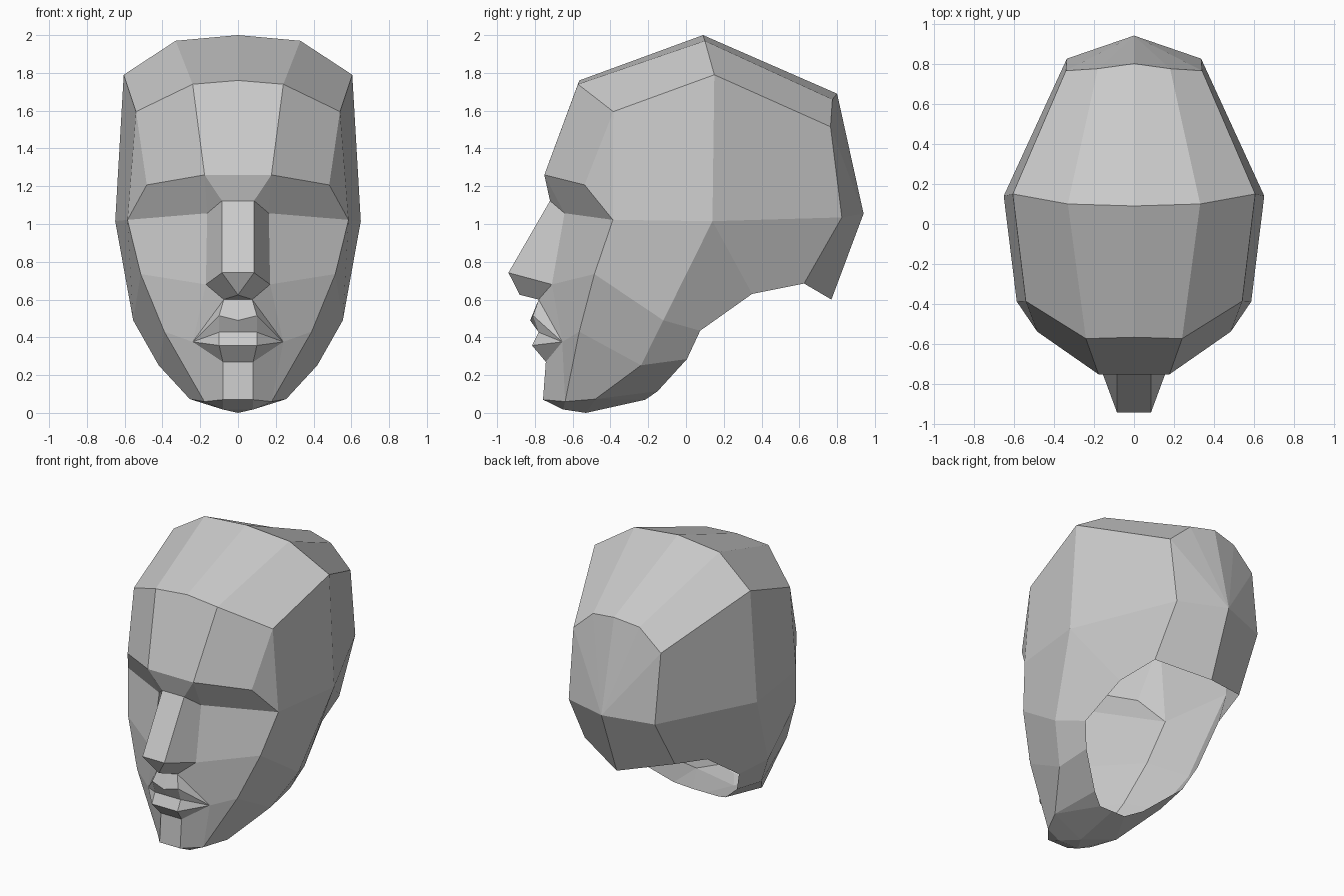
import bpy, bmesh
from mathutils import Vector

cube = bpy.data.objects.get("Cube")
if cube:
    bpy.data.objects.remove(cube, do_unlink=True)

# One plain grey for the whole head
grey = bpy.data.materials.new("plaster_grey")
grey.use_nodes = True
grey.diffuse_color = (0.59, 0.59, 0.59, 1)
grey.node_tree.nodes["Principled BSDF"].inputs["Base Color"].default_value = grey.diffuse_color

CORE = Vector((0, -0.1, 0.9))


def V(x, y, z):
    return Vector((x, y, z))


def mid(p):
    """The point moved onto the plane of symmetry."""
    return Vector((0, p.y, p.z))


def part(name, *patches):
    """Make a mirrored part; each patch is a grid of planes between rows of points."""
    bm = bmesh.new()
    for rows in patches:
        for upper, lower in zip(rows, rows[1:]):
            for i in range(len(upper) - 1):
                corners = []
                for p in (upper[i], upper[i + 1], lower[i + 1], lower[i]):
                    if p not in corners:
                        corners.append(p)
                if len(corners) > 2:
                    bm.faces.new([bm.verts.new(p) for p in corners])
    bmesh.ops.remove_doubles(bm, verts=bm.verts, dist=0.0005)
    bm.normal_update()
    for f in bm.faces:
        if f.normal.dot(f.calc_center_median() - CORE) < 0:
            f.normal_flip()
    mesh = bpy.data.meshes.new(name)
    bm.to_mesh(mesh)
    bm.free()
    mesh.materials.append(grey)
    obj = bpy.data.objects.new(name, mesh)
    bpy.context.collection.objects.link(obj)
    mirror = obj.modifiers.new("mirror", 'MIRROR')
    mirror.use_axis[0] = True
    mirror.merge_threshold = 0.001


# Hairline, crown and back of the skull, from the middle outwards
hairline = [V(0, -.565, 1.76), V(.24, -.572, 1.74), V(.54, -.385, 1.595)]
crown = [V(0, .09, 2), V(.33, .1, 1.97), V(.605, .15, 1.79)]
back_top = [V(0, .8, 1.69), V(.18, .775, 1.66), V(.34, .765, 1.515)]
temple = hairline[-1]
back_side = V(.335, .825, 1.035)
back_middle = V(0, .94, 1.055)
nape = V(0, .77, .6)
nape_side = V(.35, .625, .685)

# Brow and eye socket
brow_in = V(.177, -.75, 1.26)
brow_out = V(.483, -.537, 1.207)
eye_in = V(.163, -.643, 1.057)
eye_out = V(.585, -.387, 1.022)

# Nose
bridge = V(.085, -.72, 1.123)
tip = V(.085, -.94, .742)
wing = V(.17, -.71, .68)
septum = V(0, -.88, .625)
nose_base = V(.075, -.78, .6)

# Mouth
lip_middle = V(0, -.825, .49)
lip_peak = V(.1, -.81, .515)
lip_line = V(.1, -.78, .427)
lower_lip = V(.1, -.815, .357)
mouth_corner = V(.24, -.655, .376)

# Chin
chin_top = V(.08, -.742, .27)
chin_front = V(.08, -.757, .07)
chin_under = V(.08, -.65, .018)
chin_base = V(0, -.53, 0)
throat = V(.1, -.215, .07)

# Columns down the side: cheek edge, jaw edge and rim of the open neck
cheek_edge = [eye_out, V(.515, -.485, .735), V(.39, -.565, .43), V(.178, -.64, .06)]
jaw_edge = [V(.65, .14, 1.015), V(.555, -.12, .49), V(.42, -.238, .252), V(.255, -.48, .073)]
neck_rim = [V(.41, .35, .63), V(.465, .075, .435), V(.4, .005, .285), V(.2, -.15, .115)]
ear, jaw_front, chin_side = jaw_edge[0], jaw_edge[-1], cheek_edge[-1]

part("cranium", [hairline, crown, back_top])
part("skull_sides",
     [[temple, eye_out], [crown[-1], ear], [back_top[-1], back_side]],
     [[ear, neck_rim[0]], [back_side, nape_side]],
     [[temple, brow_out], [temple, eye_out]])
part("back_of_skull",
     [back_top + [back_side], [back_middle] * 4],
     [[back_middle, back_side], [nape, nape_side]])
part("jaw_sides", [cheek_edge, jaw_edge, neck_rim])
part("forehead", [hairline, [mid(brow_in), brow_in, brow_out]])
part("eye_sockets",
     [[mid(brow_in), brow_in, brow_in, brow_out],
      [mid(bridge), bridge, eye_in, eye_out]])
part("nose",
     [[mid(bridge), bridge, eye_in], [mid(tip), tip, wing],
      [septum, septum, nose_base]],
     [[septum, nose_base], [mid(nose_base), nose_base]])
part("cheeks",
     [[eye_in, eye_out], [wing, cheek_edge[1]],
      [mouth_corner, cheek_edge[2]], [mouth_corner, chin_side]])
part("mouth",
     [[mid(nose_base), nose_base, nose_base, wing],
      [lip_middle, lip_peak, mouth_corner, mouth_corner]],
     [[lip_middle, lip_peak, mouth_corner],
      [mid(lip_line), lip_line, mouth_corner],
      [mid(lower_lip), lower_lip, mouth_corner],
      [mid(chin_top), chin_top, mouth_corner]])
part("chin",
     [[mid(chin_top), chin_top, mouth_corner],
      [mid(chin_front), chin_front, chin_side],
      [mid(chin_under), chin_under, chin_side],
      [chin_base, chin_base, jaw_front]],
     [[chin_base, jaw_front], [mid(throat), throat]],
     [[jaw_front, neck_rim[-1]], [throat, neck_rim[-1]]])
